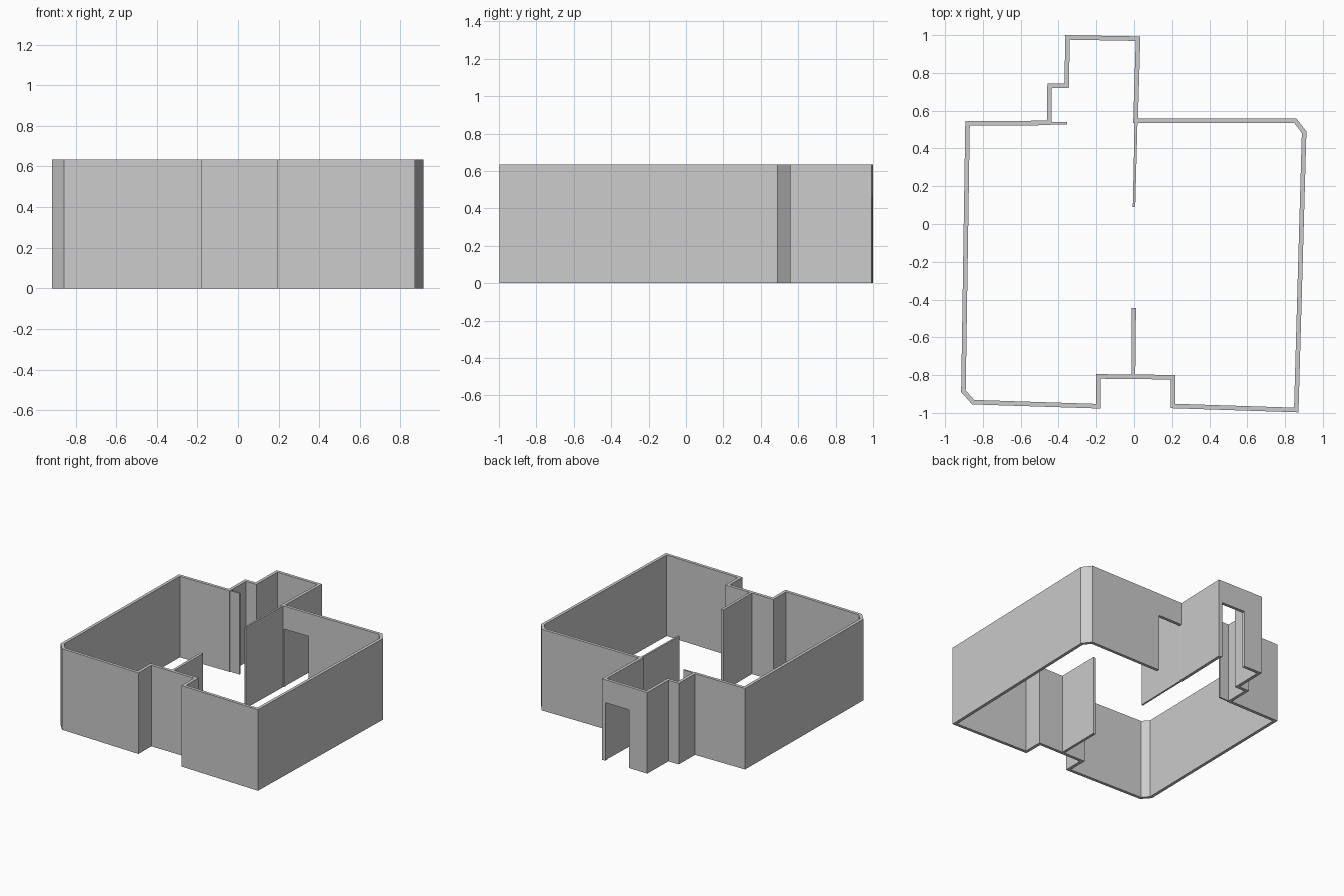
import bpy, bmesh
from mathutils import Vector

if "Cube" in bpy.data.objects:
    bpy.data.objects.remove(bpy.data.objects["Cube"])

H = 0.635      # wall height
T = 0.024      # outer wall thickness
DOOR = 0.455   # door height

# Outer outline of the floor plan, clockwise from above
OUTLINE = [(0.033, 0.993), (0.02, 0.559), (0.86, 0.559), (0.913, 0.49),
           (0.871, -0.997), (0.194, -0.975), (0.194, -0.823), (-0.178, -0.819),
           (-0.178, -0.977), (-0.857, -0.955), (-0.915, -0.89), (-0.893, 0.545),
           (-0.462, 0.547), (-0.459, 0.745), (-0.369, 0.745), (-0.364, 1.0)]


def inset(points, t):
    """Offset a clockwise outline inward with mitred corners."""
    pts = [Vector(p) for p in points]
    out = []
    for i, p in enumerate(pts):
        a = (p - pts[i - 1]).normalized()
        b = (pts[(i + 1) % len(pts)] - p).normalized()
        n1, n2 = Vector((a.y, -a.x)), Vector((b.y, -b.x))
        out.append(p + (n1 + n2) * (t / (1 + n1.dot(n2))))
    return out


def extrude_faces(name, rings, faces, z0, z1):
    """Extrude flat faces from z0 to z1 into a closed solid."""
    bm = bmesh.new()
    vs = [bm.verts.new((p[0], p[1], z0)) for p in rings]
    base = [bm.faces.new([vs[i] for i in f]) for f in faces]
    ext = bmesh.ops.extrude_face_region(bm, geom=base, use_keep_orig=True)
    top = [g for g in ext["geom"] if isinstance(g, bmesh.types.BMVert)]
    bmesh.ops.translate(bm, verts=top, vec=(0, 0, z1 - z0))
    bmesh.ops.recalc_face_normals(bm, faces=bm.faces)
    me = bpy.data.meshes.new(name)
    bm.to_mesh(me)
    bm.free()
    ob = bpy.data.objects.new(name, me)
    bpy.context.collection.objects.link(ob)
    return ob


def slab(name, corners, z0=0.0, z1=H):
    return extrude_faces(name, corners, [range(len(corners))], z0, z1)


# Perimeter wall
n = len(OUTLINE)
wall = extrude_faces("perimeter_wall", OUTLINE + inset(OUTLINE, T),
                     [(i, (i + 1) % n, n + (i + 1) % n, n + i) for i in range(n)],
                     0, H)

# Door openings: side entrance and alcove end
for name, x0, x1, y0, y1 in (("side_door", 0.023, 0.235, 0.50, 0.60),
                             ("alcove_door", -0.205, 0.003, 0.93, 1.05)):
    cutter = slab(name + "_cutter", [(x0, y0), (x1, y0), (x1, y1), (x0, y1)], -0.1, DOOR)
    mod = wall.modifiers.new(name, "BOOLEAN")
    mod.operation = "DIFFERENCE"
    mod.solver = "EXACT"
    mod.object = cutter
    bpy.context.view_layer.objects.active = wall
    bpy.ops.object.modifier_apply(modifier=name)
    bpy.data.objects.remove(cutter)

# Inner partitions
slab("back_partition", [(-0.007, 0.09), (0.006, 0.09), (0.018, 0.55), (0.003, 0.55)])
slab("front_partition", [(-0.014, -0.81), (0.006, -0.81), (0.01, -0.445), (-0.012, -0.445)])
slab("alcove_stub", [(-0.45, 0.528), (-0.355, 0.528), (-0.355, 0.54), (-0.45, 0.54)])
